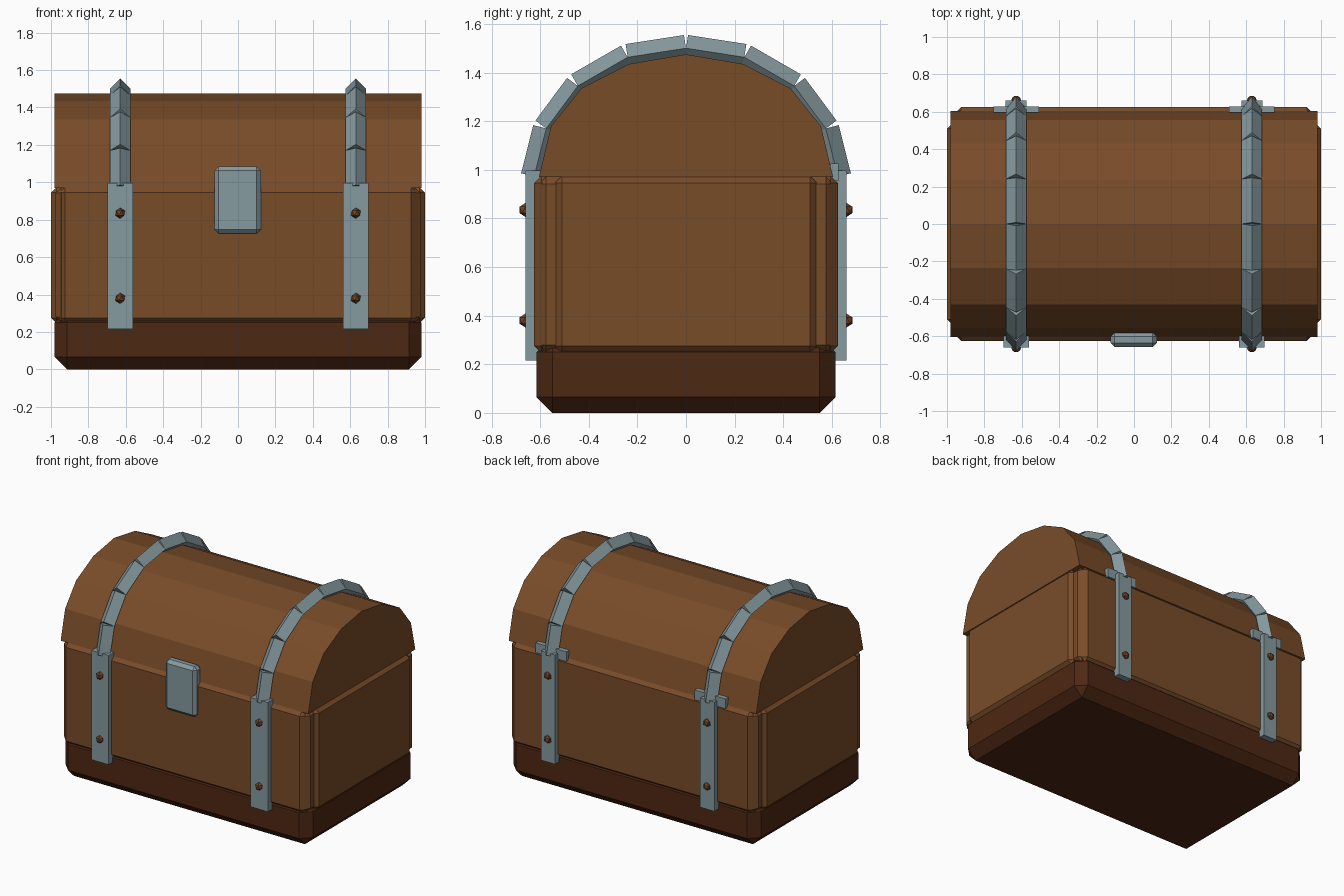
import bpy, bmesh, math
from mathutils import Matrix, Vector

if "Cube" in bpy.data.objects:
    bpy.data.objects.remove(bpy.data.objects["Cube"])


def material(name, rgb):
    m = bpy.data.materials.new(name)
    m.diffuse_color = (*rgb, 1)
    m.use_nodes = True
    m.node_tree.nodes["Principled BSDF"].inputs["Base Color"].default_value = m.diffuse_color
    return m


WOOD = material("warm wood", (0.19, 0.072, 0.022))
DARK = material("dark wood", (0.076, 0.021, 0.0064))
METAL = material("grey steel", (0.24, 0.325, 0.35))
RIVET = material("rivet brown", (0.16, 0.06, 0.022))


def finish(name, bm, mat):
    bmesh.ops.recalc_face_normals(bm, faces=bm.faces)
    me = bpy.data.meshes.new(name)
    bm.to_mesh(me)
    bm.free()
    me.materials.append(mat)
    ob = bpy.data.objects.new(name, me)
    bpy.context.collection.objects.link(ob)
    return ob


def box(name, lo, hi, mat, bevel=0):
    lo, hi = Vector(lo), Vector(hi)
    bm = bmesh.new()
    bmesh.ops.create_cube(bm, size=1, matrix=Matrix.Translation((lo + hi) / 2)
                          @ Matrix.Diagonal((*(hi - lo), 1)))
    if bevel:
        bmesh.ops.bevel(bm, geom=bm.edges[:], offset=bevel, segments=1,
                        affect='EDGES', profile=0.5)
    return finish(name, bm, mat)


# Plinth and body: a core with raised long and short panels
box("base", (-0.98, -0.615, 0), (0.98, 0.615, 0.315), DARK, 0.065)
box("body_core", (-0.975, -0.605, 0.25), (0.975, 0.605, 0.972), WOOD, 0.03)
box("body_long_panels", (-0.955, -0.625, 0.245), (0.955, 0.625, 0.975), WOOD, 0.03)
box("body_end_panels", (-1.0, -0.54, 0.245), (1.0, 0.54, 0.975), WOOD, 0.03)

# Domed lid extruded along x
half = [(0.605, 0.97), (0.555, 1.18), (0.43, 1.335), (0.235, 1.435)]
outline = half + [(0, 1.475)] + [(-y, z) for y, z in reversed(half)]
bm = bmesh.new()
face = bm.faces.new([bm.verts.new((-0.98, y, z)) for y, z in outline])
ext = bmesh.ops.extrude_face_region(bm, geom=[face], use_keep_orig=True)
bmesh.ops.translate(bm, vec=(1.96, 0, 0),
                    verts=[v for v in ext["geom"] if isinstance(v, bmesh.types.BMVert)])
finish("lid", bm, WOOD)

# Lock plate
box("lock", (-0.125, -0.657, 0.725), (0.122, -0.58, 1.085), METAL, 0.022)

# Straps: square rods set on edge, following the dome
arc = [(0, 1.50), (0.24, 1.463), (0.445, 1.345), (0.575, 1.17), (0.625, 0.972)]
for x, side in ((-0.63, "left"), (0.63, "right")):
    bm = bmesh.new()
    for s in (-1, 1):
        for (y0, z0), (y1, z1) in zip(arc, arc[1:]):
            dy, dz = s * (y1 - y0), z1 - z0
            place = (Matrix.Translation((x, s * (y0 + y1) / 2, (z0 + z1) / 2))
                     @ Matrix.Rotation(math.atan2(-dy, dz), 4, 'X'))
            bmesh.ops.create_cone(bm, cap_ends=True, segments=4, radius1=0.055,
                                  radius2=0.055, depth=math.hypot(dy, dz), matrix=place)
    finish(side + "_lid_strap", bm, METAL)

    # Upright plates and hinge bar
    box(side + "_front_plate", (x - 0.068, -0.66, 0.215), (x + 0.068, -0.60, 0.997), METAL)
    box(side + "_back_plate", (x - 0.056, 0.60, 0.215), (x + 0.056, 0.66, 0.997), METAL)
    box(side + "_hinge_bar", (x - 0.122, 0.595, 0.955), (x + 0.122, 0.628, 1.025), METAL)

    # Rivets
    bm = bmesh.new()
    for s in (-1, 1):
        for z in (0.38, 0.835):
            bmesh.ops.create_icosphere(bm, subdivisions=1, radius=0.029,
                                       matrix=Matrix.Translation((x, s * 0.66, z)))
    finish(side + "_rivets", bm, RIVET)
